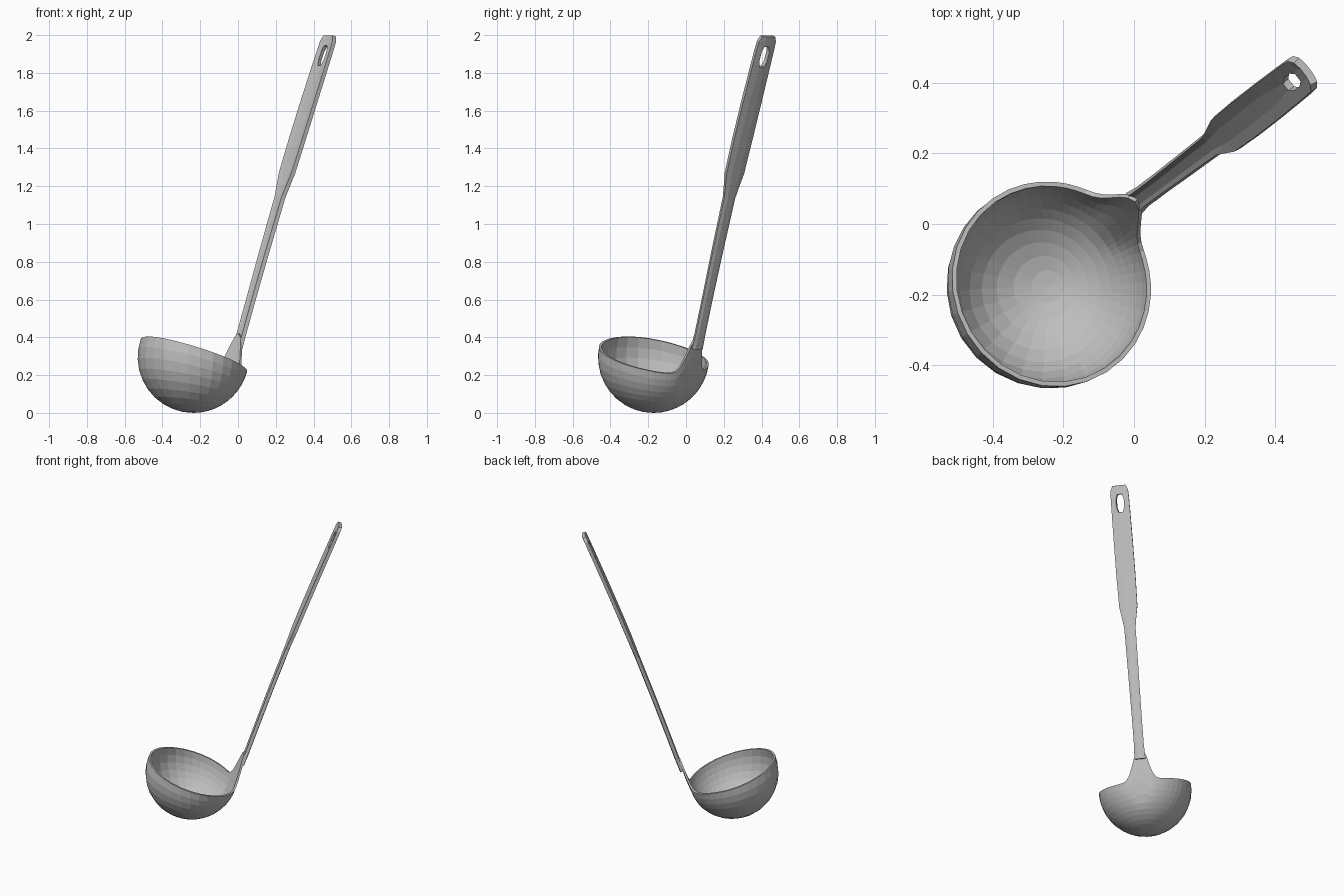
import bpy, bmesh, math
from mathutils import Vector

if "Cube" in bpy.data.objects:
    bpy.data.objects.remove(bpy.data.objects["Cube"])

steel = bpy.data.materials.new("brushed_grey")
steel.diffuse_color = (0.52, 0.52, 0.52, 1)
steel.use_nodes = True
steel.node_tree.nodes["Principled BSDF"].inputs["Base Color"].default_value = steel.diffuse_color


def make_object(name, bm, thickness, offset):
    mesh = bpy.data.meshes.new(name)
    bm.to_mesh(mesh)
    bm.free()
    mesh.materials.append(steel)
    obj = bpy.data.objects.new(name, mesh)
    bpy.context.collection.objects.link(obj)
    mod = obj.modifiers.new("thickness", 'SOLIDIFY')
    mod.thickness = thickness
    mod.offset = offset
    return obj


# Bowl: a sphere cut by a tilted rim, pulled up into a neck under the handle
CX, CY, R = -0.237, -0.172, 0.295
NECK, LOW = math.radians(44.5), math.radians(30)
SEGS, ROWS = 42, 10
bm = bmesh.new()
pole = bm.verts.new((CX, CY, 0))
rings = []
for j in range(1, ROWS + 1):
    t = j / ROWS
    s = max(0, (t - 0.5) / 0.5)
    s = s * s * (0.6 + 0.4 * s)
    ring = []
    for i in range(SEGS):
        u = -math.pi + 2 * math.pi * i / SEGS
        d = u - 0.6 * math.sin(u)              # denser columns at the neck
        az = NECK + d
        rim = 0.305 - 0.1 * math.cos(az - LOW)
        theta = math.acos(1 - rim / R) * t
        pull = math.exp(-(math.degrees(d) / 11.5) ** 2) * s
        r = R * math.sin(theta) + 0.066 * pull
        z = R * (1 - math.cos(theta)) + 0.21 * pull
        ring.append(bm.verts.new((CX + r * math.cos(az), CY + r * math.sin(az), z)))
    rings.append(ring)
for i in range(SEGS):
    k = (i + 1) % SEGS
    bm.faces.new((pole, rings[0][k], rings[0][i]))
    for a, b in zip(rings, rings[1:]):
        bm.faces.new((a[i], a[k], b[k], b[i]))
make_object("ladle_bowl", bm, 0.013, -1)

# Handle: a slightly crowned strip with a wider grip and a hanging hole
ROOT, TIP = Vector((0.018, 0.073, 0.42)), Vector((0.487, 0.433, 1.995))
along = (TIP - ROOT).normalized()
side = Vector((-along.y, along.x, 0)).normalized()
out = side.cross(along)
# height, width, half-width of the middle strip
stations = [(0.34, 0.066, 0.015), (0.42, 0.057, 0.014), (0.6, 0.057, 0.014),
            (0.85, 0.062, 0.015), (1.14, 0.068, 0.016), (1.2, 0.088, 0.02),
            (1.27, 0.114, 0.024), (1.45, 0.12, 0.024), (1.65, 0.12, 0.024),
            (1.835, 0.117, 0.013), (1.865, 0.116, 0.024), (1.915, 0.115, 0.024),
            (1.942, 0.113, 0.014), (1.968, 0.11, 0.02), (1.995, 0.082, 0.016)]
HOLE_ROWS = (9, 10, 11)
bm = bmesh.new()
rows = []
for z, width, inner in stations:
    t = (z - ROOT.z) / (TIP.z - ROOT.z)
    centre = ROOT.lerp(TIP, t)
    sag = 0.011 * math.sin(math.pi * max(t, 0))
    centre -= Vector((sag, sag, 0))
    rows.append([bm.verts.new(centre + side * x + out * lift)
                 for x, lift in ((-width / 2, -0.002), (-inner, 0.003),
                                 (inner, 0.003), (width / 2, -0.002))])
for j, (a, b) in enumerate(zip(rows, rows[1:])):
    for i in range(3):
        if i == 1 and j in HOLE_ROWS:
            continue
        bm.faces.new((a[i], a[i + 1], b[i + 1], b[i]))
make_object("ladle_handle", bm, 0.022, 0)
